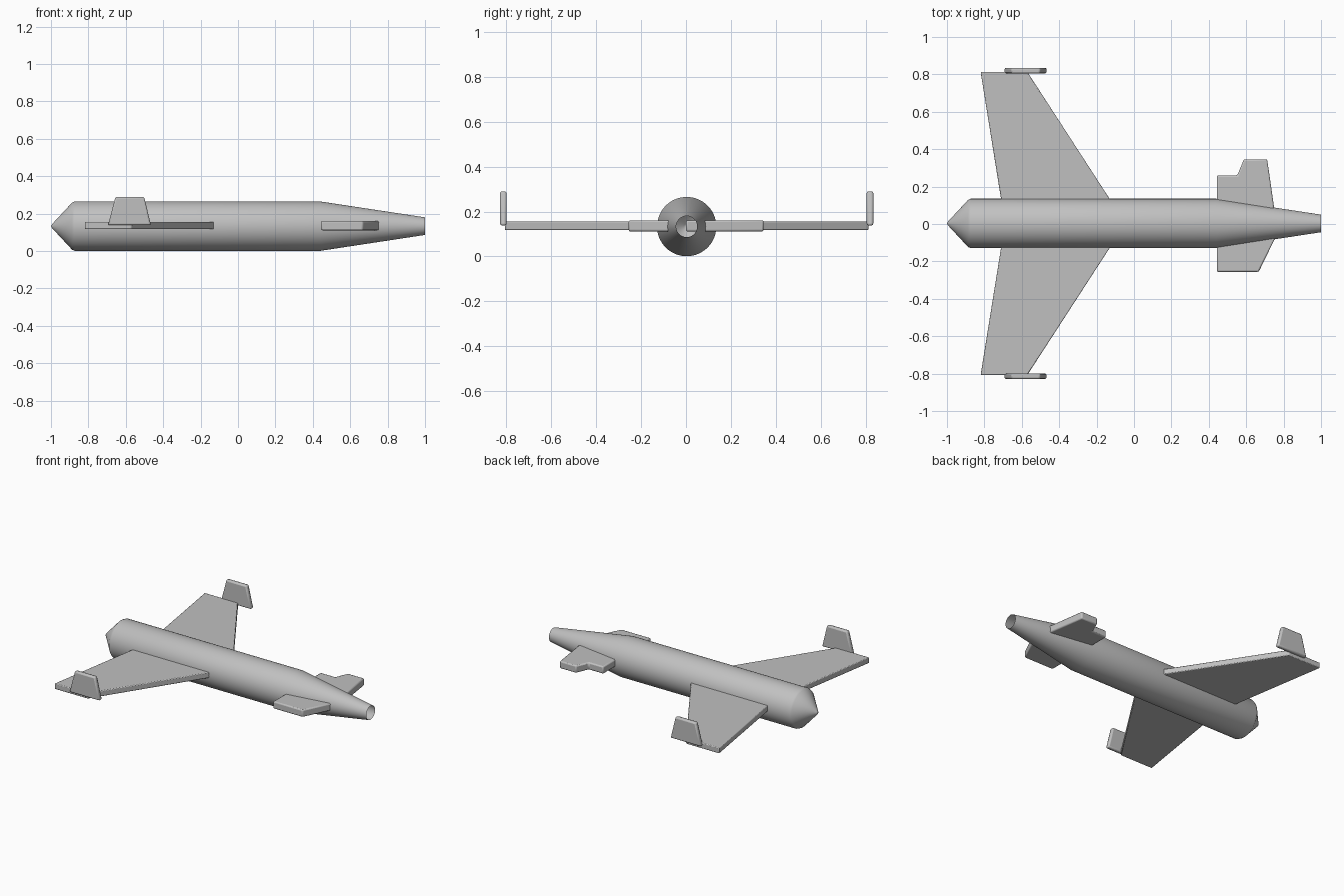
import bpy, bmesh, math
from mathutils import Vector

if "Cube" in bpy.data.objects:
    bpy.data.objects.remove(bpy.data.objects["Cube"])

grey = bpy.data.materials.new("light grey")
grey.diffuse_color = (0.53, 0.53, 0.53, 1)
grey.use_nodes = True
grey.node_tree.nodes["Principled BSDF"].inputs["Base Color"].default_value = grey.diffuse_color
AXIS_Y, AXIS_Z = 0.003, 0.133


def finish(name, bm):
    bmesh.ops.recalc_face_normals(bm, faces=bm.faces[:])
    mesh = bpy.data.meshes.new(name)
    bm.to_mesh(mesh)
    bm.free()
    mesh.materials.append(grey)
    obj = bpy.data.objects.new(name, mesh)
    bpy.context.collection.objects.link(obj)
    bpy.ops.object.select_all(action='DESELECT')
    obj.select_set(True)
    bpy.context.view_layer.objects.active = obj
    bpy.ops.object.shade_smooth_by_angle(angle=math.radians(30))
    return obj


def plate(name, outline, thickness, bevel, segments=2):
    """Extrude a closed 3D outline by a thickness vector, then round its edges."""
    bm = bmesh.new()
    face = bm.faces.new([bm.verts.new(p) for p in outline])
    new = bmesh.ops.extrude_face_region(bm, geom=[face])["geom"]
    bmesh.ops.translate(bm, vec=Vector(thickness),
                        verts=[v for v in new if isinstance(v, bmesh.types.BMVert)])
    obj = finish(name, bm)
    mod = obj.modifiers.new("rounded edges", 'BEVEL')
    mod.width, mod.segments = bevel, segments
    return obj


# Hollow fuselage: pointed tail, straight tube, tapered open nose
profile = [(-1, 0), (-0.993, 0.012), (-0.887, 0.126), (-0.873, 0.132),
           (0.44, 0.132), (1, 0.047)]
SIDES = 64
bm = bmesh.new()
rings = []
for x, r in profile:
    if r == 0:
        rings.append([bm.verts.new((x, AXIS_Y, AXIS_Z))] * SIDES)
        continue
    rings.append([bm.verts.new((x, AXIS_Y + r * math.cos(a), AXIS_Z + r * math.sin(a)))
                  for a in (2 * math.pi * i / SIDES for i in range(SIDES))])
for a, b in zip(rings, rings[1:]):
    for i in range(SIDES):
        j = (i + 1) % SIDES
        corners = dict.fromkeys([a[i], a[j], b[j], b[i]])
        bm.faces.new(list(corners))
finish("fuselage", bm)

# Swept wings with upright tip fins
wing = [(-0.706, 0.10), (-0.82, 0.81), (-0.57, 0.81), (-0.11, 0.10)]
fin = [(-0.695, 0.138), (-0.655, 0.29), (-0.502, 0.29), (-0.465, 0.138)]
for side, s in (("left", 1), ("right", -1)):
    plate(side + "_wing", [(x, AXIS_Y + s * y, 0.117) for x, y in wing],
          (0, 0, 0.039), 0.005)
    plate(side + "_tip_fin", [(x, AXIS_Y + s * 0.802, z) for x, z in fin],
          (0, s * 0.03, 0), 0.009)

# Small foreplanes, different on each side
left = [(0.443, 0), (0.443, 0.26), (0.552, 0.26), (0.588, 0.346),
        (0.712, 0.346), (0.762, 0)]
right = [(0.443, -0.06), (0.443, -0.256), (0.667, -0.256), (0.762, -0.06)]
for name, outline in (("left_foreplane", left), ("right_foreplane", right)):
    plate(name, [(x, y, 0.111) for x, y in outline], (0, 0, 0.05), 0.008)
